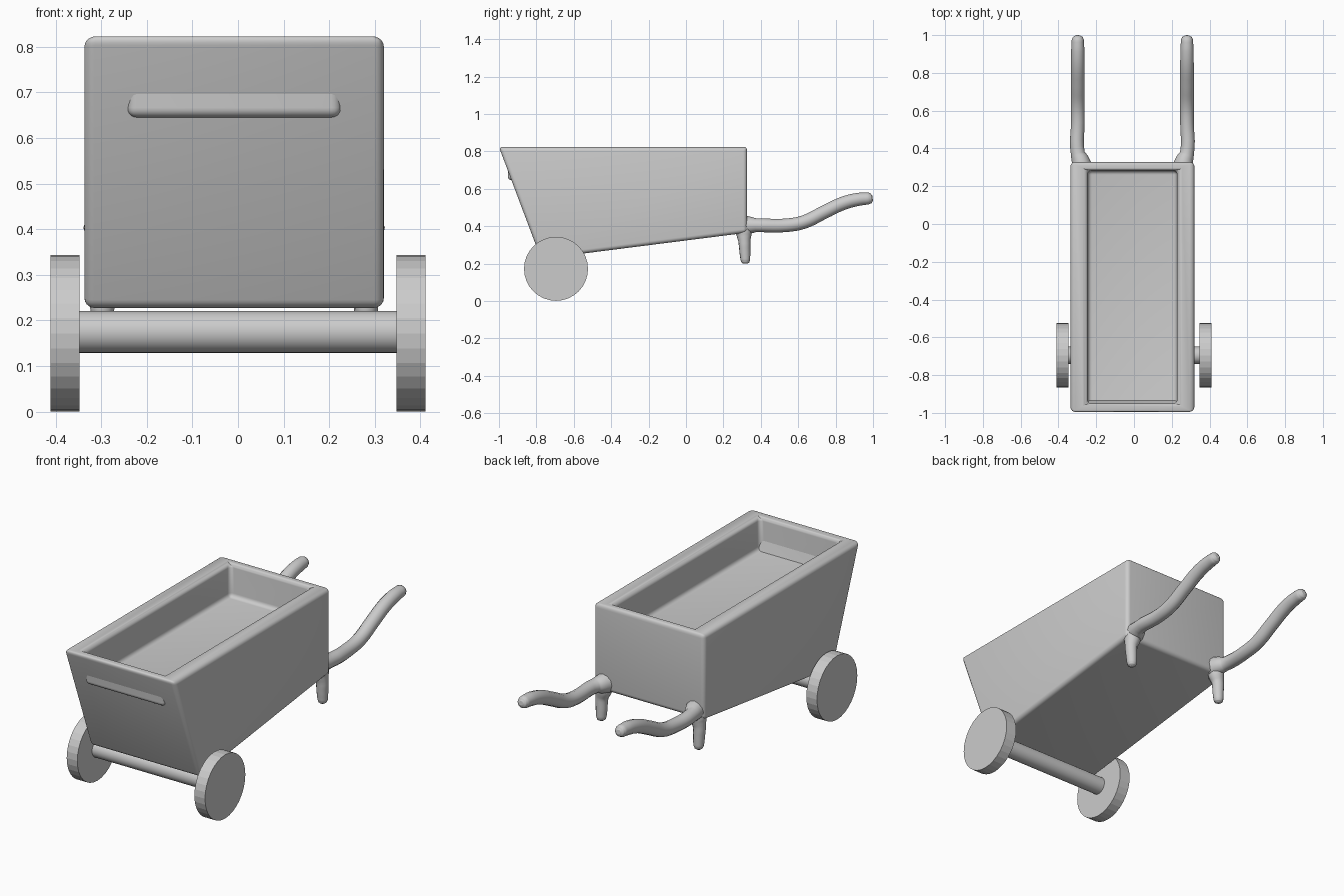
import bpy, math

if "Cube" in bpy.data.objects:
    bpy.data.objects.remove(bpy.data.objects["Cube"])

OFF = -0.0085  # tub and handles sit slightly off centre


def smooth(ob, angle=40):
    bpy.ops.object.select_all(action='DESELECT')
    ob.select_set(True)
    bpy.context.view_layer.objects.active = ob
    bpy.ops.object.shade_smooth_by_angle(angle=math.radians(angle))


def ring(half, front, back):
    """Rectangle of points; front and back are (y, z)."""
    return [(OFF - half, *front), (OFF + half, *front),
            (OFF + half, *back), (OFF - half, *back)]


# Tub: outer shell, flat rim and shallow tray whose front edge pokes through the sloping wall
rings = [ring(0.328, (-0.775, 0.225), (0.327, 0.365)),
         ring(0.328, (-1.0, 0.823), (0.327, 0.823)),
         ring(0.237, (-0.951, 0.823), (0.284, 0.823)),
         ring(0.235, (-0.953, 0.645), (0.282, 0.645))]
verts = [p for r in rings for p in r]
faces = [(3, 2, 1, 0), (12, 13, 14, 15)]
for r in range(3):
    for i in range(4):
        j = (i + 1) % 4
        faces.append((4*r + i, 4*r + j, 4*r + 4 + j, 4*r + 4 + i))
me = bpy.data.meshes.new("tub")
me.from_pydata(verts, [], faces)
tub = bpy.data.objects.new("tub", me)
bpy.context.collection.objects.link(tub)
bev = tub.modifiers.new("rounded_edges", 'BEVEL')
bev.width = 0.028
bev.segments = 5
bev.limit_method = 'ANGLE'
bev.angle_limit = math.radians(30)
bpy.context.view_layer.objects.active = tub
tub.select_set(True)
bpy.ops.object.modifier_apply(modifier=bev.name)
smooth(tub)


def tube(name, pts):
    """Smooth tube through (x, y, z, radius) points."""
    cu = bpy.data.curves.new(name, 'CURVE')
    cu.dimensions = '3D'
    cu.bevel_depth = 1.0
    cu.bevel_resolution = 4
    cu.use_fill_caps = True
    cu.resolution_u = 5
    sp = cu.splines.new('BEZIER')
    sp.bezier_points.add(len(pts) - 1)
    for bp, (x, y, z, r) in zip(sp.bezier_points, pts):
        bp.co = (x, y, z)
        bp.radius = r
        bp.handle_left_type = bp.handle_right_type = 'AUTO'
    ob = bpy.data.objects.new(name, cu)
    bpy.context.collection.objects.link(ob)
    bpy.ops.object.select_all(action='DESELECT')
    ob.select_set(True)
    bpy.context.view_layer.objects.active = ob
    bpy.ops.object.convert(target='MESH')
    smooth(bpy.context.object, 60)


# (y, z, radius, inward shift) along handle and leg
HANDLE = [(0.30, 0.405, 0.056, 0.022), (0.335, 0.405, 0.048, 0.014),
          (0.375, 0.405, 0.037, 0), (0.54, 0.405, 0.036, 0),
          (0.63, 0.422, 0.036, 0), (0.74, 0.475, 0.036, 0),
          (0.84, 0.522, 0.036, 0), (0.92, 0.543, 0.035, 0),
          (0.975, 0.548, 0.032, 0), (0.99, 0.549, 0.026, 0),
          (0.998, 0.55, 0.012, 0)]
LEG = [(0.308, 0.41, 0.045, 0.012), (0.31, 0.36, 0.042, 0.008),
       (0.312, 0.32, 0.032, 0), (0.315, 0.26, 0.029, 0),
       (0.317, 0.22, 0.026, 0), (0.317, 0.206, 0.021, 0),
       (0.317, 0.199, 0.01, 0)]

for side, s in (("left", -1), ("right", 1)):
    for part, path in (("handle", HANDLE), ("leg", LEG)):
        tube(f"{side}_{part}", [(OFF + s*(0.289 - d), y, z, r) for y, z, r, d in path])


def cylinder(name, x, z, r, length):
    bpy.ops.mesh.primitive_cylinder_add(vertices=32, radius=r, depth=length,
                                        location=(x, -0.695, z),
                                        rotation=(0, math.pi/2, 0))
    bpy.context.object.name = name
    return bpy.context.object


# Wheels and axle
cylinder("left_wheel", -0.379, 0.172, 0.171, 0.063)
cylinder("right_wheel", 0.379, 0.172, 0.171, 0.063)
smooth(cylinder("axle", 0, 0.175, 0.046, 0.72))
